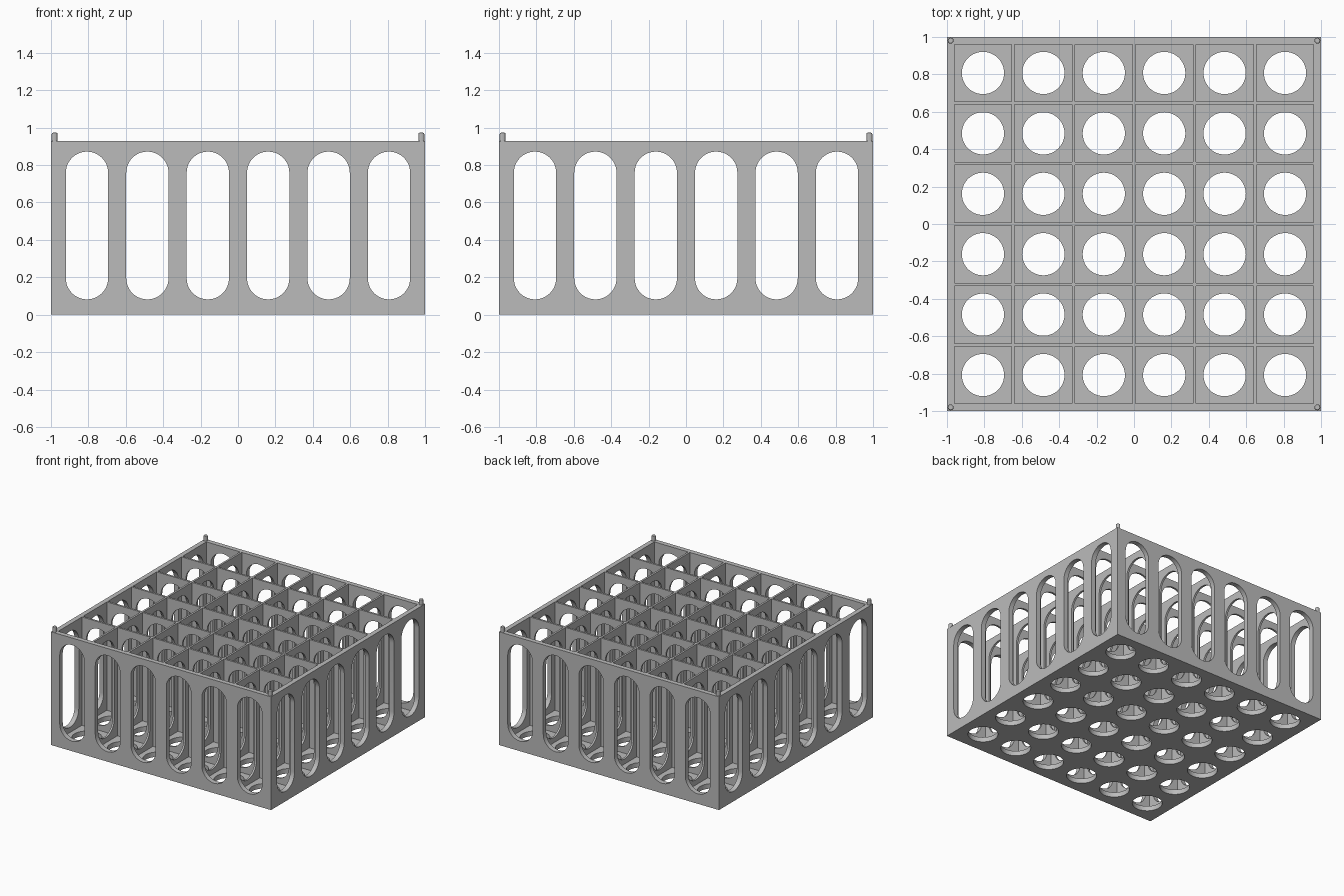
import bpy
import bmesh
from math import cos, sin, pi

cube = bpy.data.objects.get("Cube")
if cube:
    bpy.data.objects.remove(cube, do_unlink=True)

HEIGHT = 0.93
PITCH = 0.323
CELL = 0.307
FLOOR = 0.04
RADIUS = 0.113
SLOT_LOW, SLOT_HIGH = 0.082, 0.872
CENTRES = [(i - 2.5) * PITCH for i in range(6)]

grey = bpy.data.materials.new("plain grey")
grey.use_nodes = True
colour = (0.5, 0.5, 0.5, 1)
grey.diffuse_color = colour
grey.node_tree.nodes["Principled BSDF"].inputs["Base Color"].default_value = colour


def prism(bm, ring, offset):
    """Close a ring of points into a solid swept along offset."""
    low = [bm.verts.new(p) for p in ring]
    high = [bm.verts.new([a + b for a, b in zip(p, offset)]) for p in ring]
    bm.faces.new(low)
    bm.faces.new(high)
    for i in range(len(ring)):
        j = (i + 1) % len(ring)
        bm.faces.new((low[i], low[j], high[j], high[i]))


def rectangle(x, y, half, z):
    return [(x + sx * half, y + sy * half, z)
            for sx, sy in ((-1, -1), (1, -1), (1, 1), (-1, 1))]


def circle(x, y, radius, z, sides):
    return [(x + radius * cos(2 * pi * i / sides),
             y + radius * sin(2 * pi * i / sides), z) for i in range(sides)]


def slot_outline(centre):
    """Upright stadium outline as (across, height) pairs."""
    steps = 24
    points = []
    for start, z in ((0, SLOT_HIGH - RADIUS), (pi, SLOT_LOW + RADIUS)):
        for i in range(steps + 1):
            a = start + pi * i / steps
            points.append((centre + RADIUS * cos(a), z + RADIUS * sin(a)))
    return points


def finish(name, bm):
    bmesh.ops.recalc_face_normals(bm, faces=bm.faces)
    mesh = bpy.data.meshes.new(name)
    bm.to_mesh(mesh)
    bm.free()
    mesh.materials.append(grey)
    obj = bpy.data.objects.new(name, mesh)
    bpy.context.collection.objects.link(obj)
    return obj


def activate(obj):
    bpy.ops.object.select_all(action='DESELECT')
    obj.select_set(True)
    bpy.context.view_layer.objects.active = obj


# Solid block that becomes the compartment crate
bm = bmesh.new()
prism(bm, rectangle(0, 0, 1, 0), (0, 0, HEIGHT))
crate = finish("compartment_crate", bm)

# Cutters: compartments, floor holes, and slots through both wall directions
cells, holes, slots_y, slots_x = (bmesh.new() for _ in range(4))
for c in CENTRES:
    for d in CENTRES:
        prism(cells, rectangle(c, d, CELL / 2, FLOOR), (0, 0, HEIGHT))
        prism(holes, circle(c, d, RADIUS, -0.1, 48), (0, 0, 0.3))
    outline = slot_outline(c)
    prism(slots_y, [(a, -1.1, z) for a, z in outline], (0, 2.2, 0))
    prism(slots_x, [(-1.1, a, z) for a, z in outline], (2.2, 0, 0))

for name, bm in (("cell_cutter", cells), ("hole_cutter", holes),
                 ("front_slot_cutter", slots_y), ("side_slot_cutter", slots_x)):
    cutter = finish(name, bm)
    cutter.hide_render = True
    cut = crate.modifiers.new(name, 'BOOLEAN')
    cut.operation = 'DIFFERENCE'
    cut.solver = 'EXACT'
    cut.object = cutter
    activate(crate)
    bpy.ops.object.modifier_apply(modifier=name)
    bpy.data.objects.remove(cutter, do_unlink=True)

activate(crate)
bpy.ops.object.shade_smooth_by_angle(angle=pi / 6)

# Stacking pins with a bevelled tip on the four top corners
for side, sx in (("right", -1), ("left", 1)):
    for end, sy in (("front", -1), ("back", 1)):
        bm = bmesh.new()
        prism(bm, circle(0.98 * sx, 0.98 * sy, 0.016, HEIGHT, 12), (0, 0, 0.043))
        top = [e for e in bm.edges if all(v.co.z > HEIGHT + 0.02 for v in e.verts)]
        bmesh.ops.bevel(bm, geom=top, offset=0.006, segments=2, profile=0.5,
                        affect='EDGES')
        finish(f"{end}_{side}_pin", bm)
